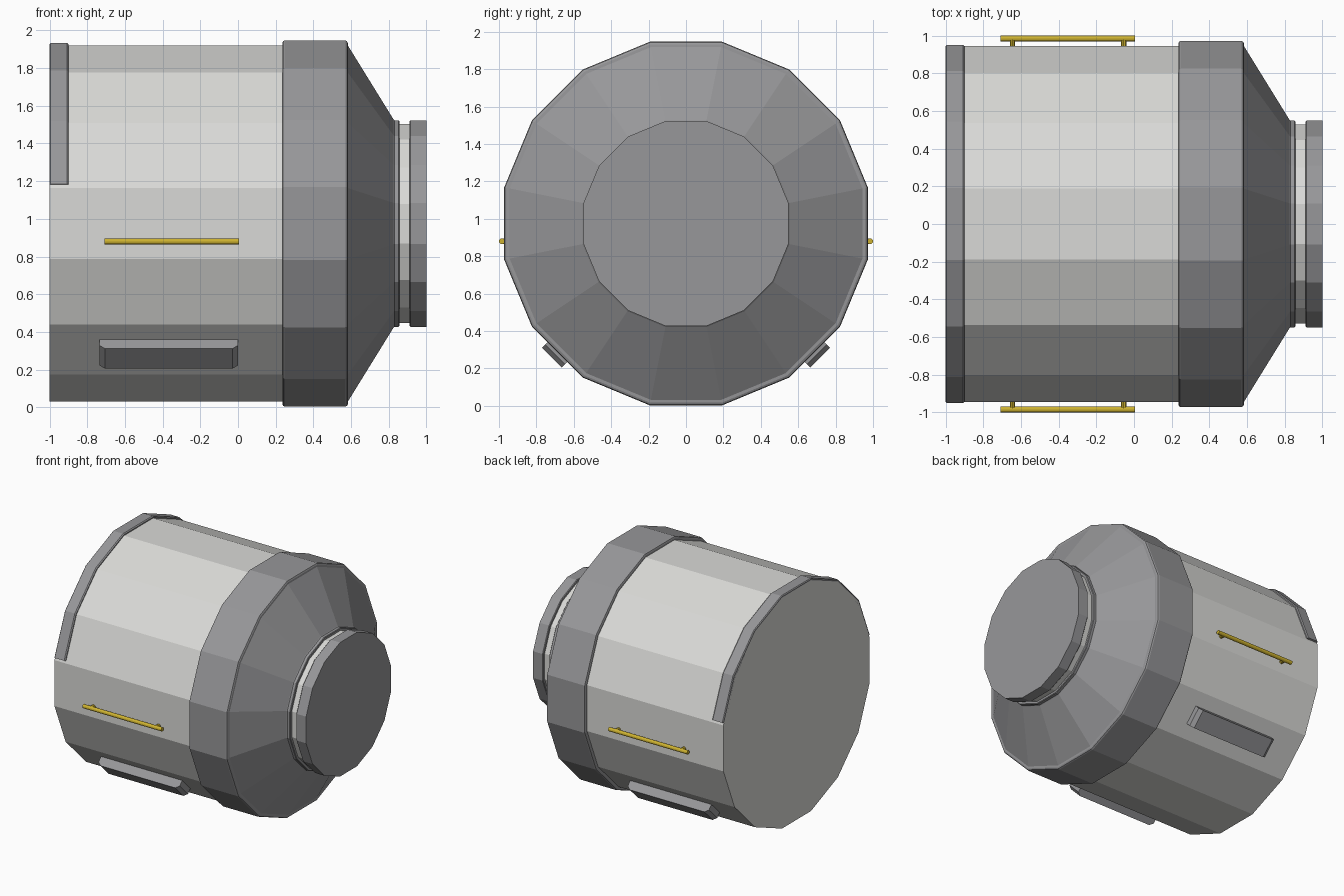
import bpy, bmesh, math
from mathutils import Vector, Matrix

if "Cube" in bpy.data.objects:
    bpy.data.objects.remove(bpy.data.objects["Cube"])

SIDES, CZ = 16, 0.975
STEP = 2 * math.pi / SIDES
K = 1 / math.cos(STEP / 2)          # flat-to-flat radius -> corner radius


def material(name, rgb):
    m = bpy.data.materials.new(name)
    m.diffuse_color = (*rgb, 1)
    m.use_nodes = True
    m.node_tree.nodes["Principled BSDF"].inputs["Base Color"].default_value = m.diffuse_color
    return m


LIGHT = material("light_grey", (0.70, 0.70, 0.68))
GREY = material("mid_grey", (0.31, 0.31, 0.32))
YELLOW = material("yellow", (0.62, 0.45, 0.03))


def finish(name, bm, *mats):
    bmesh.ops.recalc_face_normals(bm, faces=bm.faces)
    me = bpy.data.meshes.new(name)
    bm.to_mesh(me)
    bm.free()
    for m in mats:
        me.materials.append(m)
    ob = bpy.data.objects.new(name, me)
    bpy.context.collection.objects.link(ob)
    return ob


def corner(x, r, i):
    a = (i + 0.5) * STEP
    return Vector((x, r * K * math.cos(a), CZ + r * K * math.sin(a)))


def lathe(profile):
    """Closed 16-sided solid around the x axis from (x, flat radius) points."""
    bm = bmesh.new()
    rings = [[bm.verts.new(corner(x, r, i)) for i in range(SIDES)] for x, r in profile]
    for a, b in zip(rings, rings[1:]):
        for i in range(SIDES):
            j = (i + 1) % SIDES
            bm.faces.new((a[i], a[j], b[j], b[i]))
    bm.faces.new(rings[0])
    bm.faces.new(rings[-1])
    return bm


# Main drum, with a grey band on the upper half of each side facet
bm = lathe([(-1, 0.944), (0.3, 0.944)])
sides = [f for f in bm.faces if abs(f.normal.y) > 0.99]
geom = sides + list({e for f in sides for e in f.edges}) + list({v for f in sides for v in f.verts})
bmesh.ops.bisect_plane(bm, geom=geom, plane_co=(0, 0, 0.985), plane_no=(0, 0, 1))
bm.normal_update()
for f in bm.faces:
    c = f.calc_center_median()
    if abs(f.normal.y) > 0.99 and 0.985 < c.z < 1.17:
        f.material_index = 1
finish("drum", bm, LIGHT, GREY)

# Collar, cone and flange
finish("collar_and_cone", lathe([
    (0.235, 0.90), (0.235, 0.958), (0.239, 0.968), (0.249, 0.972),
    (0.568, 0.972), (0.578, 0.968), (0.583, 0.958), (0.584, 0.943),
    (0.825, 0.553), (0.83, 0.548), (0.852, 0.548), (0.856, 0.543), (0.856, 0.5)]), GREY)

# Neck and end cap
finish("neck", lathe([(0.84, 0.527), (0.93, 0.527)]), LIGHT)
finish("end_cap", lathe([(0.91, 0.50), (0.91, 0.543), (0.915, 0.548), (1.0, 0.548)]), GREY)

# Raised rim arching over the rear of the drum
bm = bmesh.new()
section = [(-1.0, 0.93), (-1.0, 0.952), (-0.994, 0.959), (-0.908, 0.959), (-0.9, 0.952), (-0.9, 0.93)]
rings = []
for i in range(8):
    pts = [corner(x, r, i) for x, r in section]
    if i == 0:
        pts = [p.lerp(corner(x, r, 1), 0.055) for p, (x, r) in zip(pts, section)]
    if i == 7:
        pts = [p.lerp(corner(x, r, 6), 0.055) for p, (x, r) in zip(pts, section)]
    rings.append([bm.verts.new(p) for p in pts])
n = len(section)
for a, b in zip(rings, rings[1:]):
    for i in range(n):
        j = (i + 1) % n
        bm.faces.new((a[i], a[j], b[j], b[i]))
bm.faces.new(rings[0])
bm.faces.new(rings[-1])
finish("rear_rim", bm, GREY)


def add_rod(bm, centre, radius, length, axis, segments):
    rot = Matrix.Rotation(math.pi / 2, 4, 'Y' if axis == 'X' else 'X')
    bmesh.ops.create_cone(bm, cap_ends=True, segments=segments, radius1=radius, radius2=radius,
                          depth=length, matrix=Matrix.Translation(centre) @ rot)


for s, side in ((-1, "front"), (1, "back")):
    # Hand rail with two posts
    bm = bmesh.new()
    add_rod(bm, (-0.352, s * 0.984, 0.88), 0.016, 0.714, 'X', 12)
    for x in (-0.645, -0.055):
        add_rod(bm, (x, s * 0.957, 0.88), 0.015, 0.05, 'Y', 10)
    finish(side + "_rail", bm, YELLOW)

    # Pad on the lower diagonal facet, ends chamfered
    bm = bmesh.new()
    outline = [(-0.735, 0.92), (-0.735, 0.99), (-0.705, 1.014),
               (-0.03, 1.014), (0.0, 0.99), (0.0, 0.92)]
    out = Vector((0, s, -1)).normalized()
    across = Vector((0, s, 1)).normalized()
    mid = Vector((0, 0, CZ))
    loops = [[bm.verts.new(mid + Vector((x, 0, 0)) + out * r + across * w) for x, r in outline]
             for w in (-0.075, 0.075)]
    for i in range(6):
        j = (i + 1) % 6
        bm.faces.new((loops[0][i], loops[0][j], loops[1][j], loops[1][i]))
    bm.faces.new(loops[0])
    bm.faces.new(loops[1])
    finish(side + "_pad", bm, GREY)
